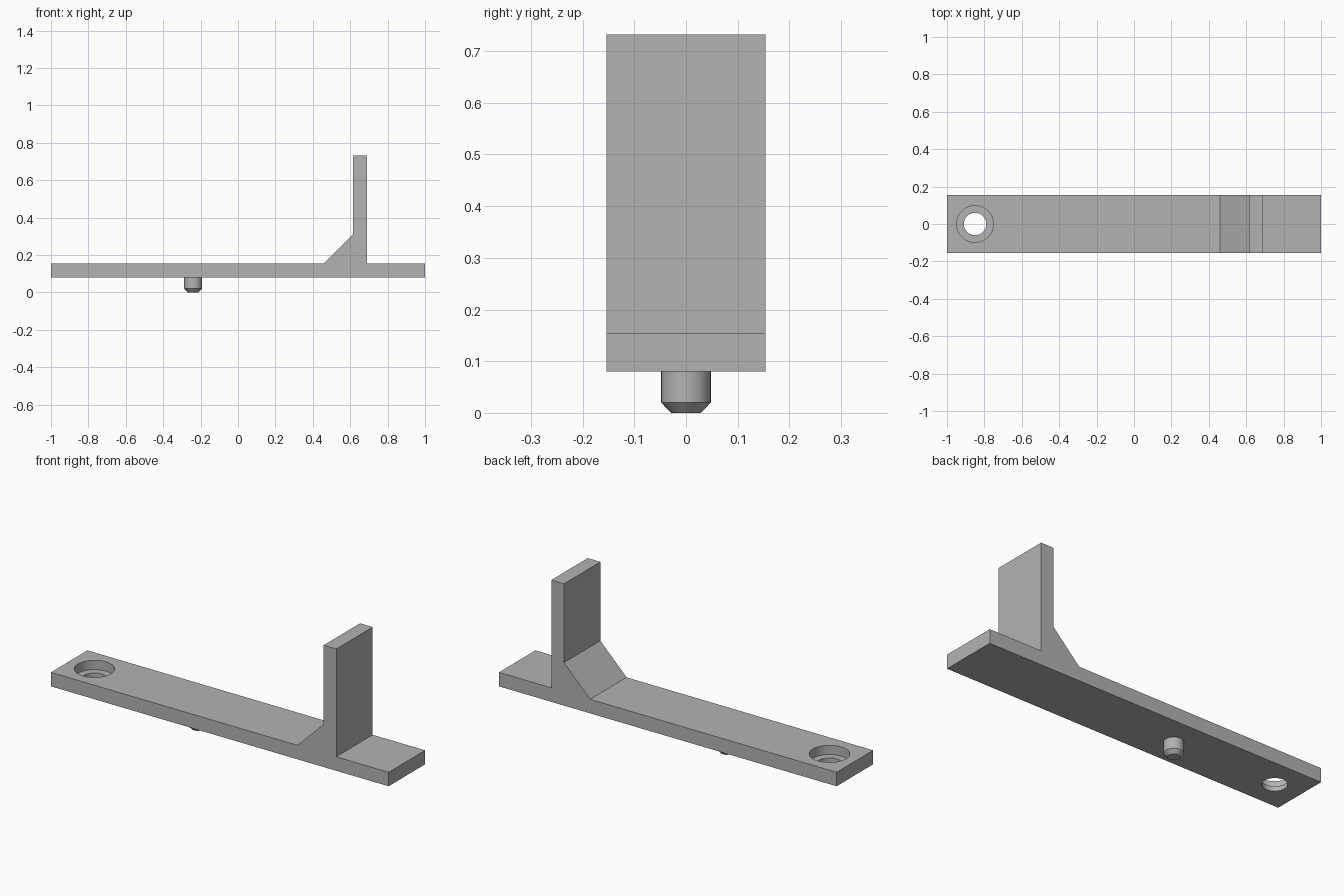
import bpy, bmesh, math

if "Cube" in bpy.data.objects:
    bpy.data.objects.remove(bpy.data.objects["Cube"], do_unlink=True)

GREY = (0.45, 0.45, 0.45, 1.0)
grey = bpy.data.materials.new("plain grey")
grey.use_nodes = True
grey.diffuse_color = GREY
grey.node_tree.nodes["Principled BSDF"].inputs["Base Color"].default_value = GREY

HALF_WIDTH = 0.154
BASE, TOP = 0.08, 0.155


def make_object(name, bm):
    bmesh.ops.recalc_face_normals(bm, faces=bm.faces)
    mesh = bpy.data.meshes.new(name)
    bm.to_mesh(mesh)
    bm.free()
    mesh.materials.append(grey)
    obj = bpy.data.objects.new(name, mesh)
    bpy.context.collection.objects.link(obj)
    return obj


def extrude_profile(name, profile):
    """Extrude an x-z outline across the full width."""
    bm = bmesh.new()
    face = bm.faces.new([bm.verts.new((x, -HALF_WIDTH, z)) for x, z in profile])
    result = bmesh.ops.extrude_face_region(bm, geom=[face])
    verts = [v for v in result["geom"] if isinstance(v, bmesh.types.BMVert)]
    bmesh.ops.translate(bm, verts=verts, vec=(0, 2 * HALF_WIDTH, 0))
    return make_object(name, bm)


def turned(name, x, profile, sides=64):
    """Closed solid of revolution from (radius, z) rings, bottom to top."""
    bm = bmesh.new()
    angles = [2 * math.pi * i / sides for i in range(sides)]
    rings = [[bm.verts.new((x + r * math.cos(a), r * math.sin(a), z)) for a in angles]
             for r, z in profile]
    for low, high in zip(rings, rings[1:]):
        for i in range(sides):
            j = (i + 1) % sides
            bm.faces.new((low[i], low[j], high[j], high[i]))
    bm.faces.new(rings[0])
    bm.faces.new(rings[-1])
    return make_object(name, bm)


def smooth(obj):
    bpy.ops.object.select_all(action="DESELECT")
    obj.select_set(True)
    bpy.context.view_layer.objects.active = obj
    bpy.ops.object.shade_smooth_by_angle(angle=math.radians(30))


# Base bar, upright plate and sloped gusset in one outline
bracket = extrude_profile("bracket", [
    (-1, BASE), (1, BASE), (1, TOP), (0.69, TOP), (0.69, 0.732),
    (0.615, 0.732), (0.615, 0.31), (0.46, TOP), (-1, TOP)])

# Counterbored screw hole
cutter = turned("screw_hole_cutter", -0.85,
                [(0.06, 0.04), (0.06, 0.105), (0.098, 0.105), (0.098, 0.2)])
cutter.hide_render = True
cutter.hide_set(True)
cut = bracket.modifiers.new("screw_hole", "BOOLEAN")
cut.operation = "DIFFERENCE"
cut.solver = "EXACT"
cut.object = cutter
bpy.context.view_layer.objects.active = bracket
bracket.select_set(True)
bpy.ops.object.modifier_apply(modifier=cut.name)
bpy.data.objects.remove(cutter, do_unlink=True)
smooth(bracket)

# Chamfered locating pin under the bar
pin = turned("locating_pin", -0.24,
             [(0.029, 0), (0.048, 0.02), (0.048, BASE)])
smooth(pin)
